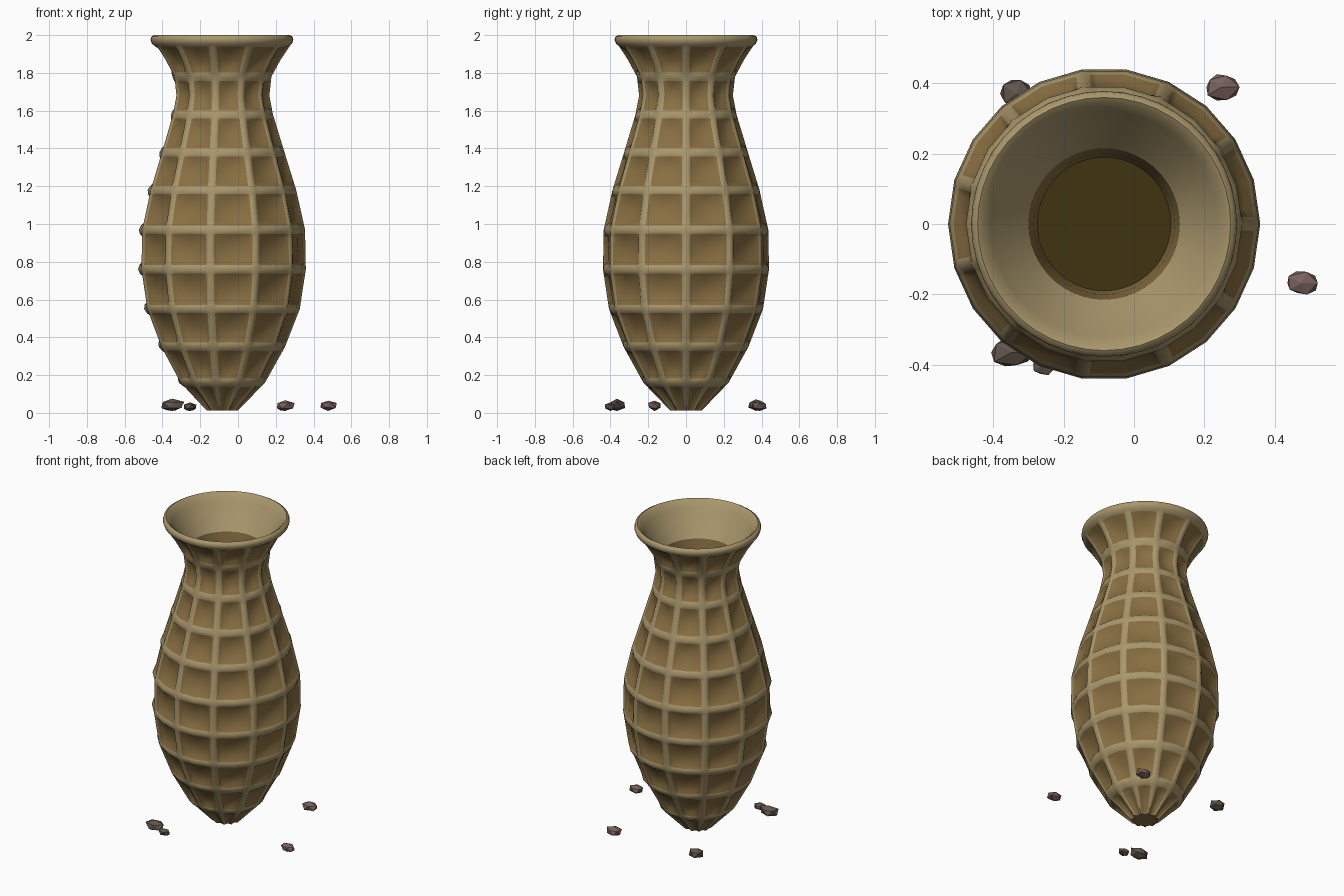
import bpy, bmesh, math, random
from math import sin, cos, pi
from mathutils import Vector

cube = bpy.data.objects.get("Cube")
if cube:
    bpy.data.objects.remove(cube, do_unlink=True)

CENTRE = Vector((-0.085, 0, 0))
RIBS = 11
STEP = 2 * pi / RIBS


def material(name, rgb):
    m = bpy.data.materials.new(name)
    m.use_nodes = True
    m.diffuse_color = (*rgb, 1)
    m.node_tree.nodes["Principled BSDF"].inputs["Base Color"].default_value = (*rgb, 1)
    return m


tan = material("tan clay", (0.40, 0.31, 0.15))
brown = material("brown clay", (0.25, 0.16, 0.055))
dark = material("dark inside", (0.05, 0.034, 0.005))
pink_stone = material("pink stone", (0.19, 0.12, 0.11))
grey_stone = material("grey stone", (0.12, 0.092, 0.075))


def finish(name, bm, mats, location, smooth=None):
    bmesh.ops.recalc_face_normals(bm, faces=bm.faces)
    mesh = bpy.data.meshes.new(name)
    bm.to_mesh(mesh)
    bm.free()
    obj = bpy.data.objects.new(name, mesh)
    obj.location = location
    for m in mats:
        mesh.materials.append(m)
    bpy.context.collection.objects.link(obj)
    if smooth:
        bpy.ops.object.select_all(action="DESELECT")
        obj.select_set(True)
        bpy.context.view_layer.objects.active = obj
        bpy.ops.object.shade_smooth_by_angle(angle=math.radians(smooth))
    return obj


# Outer outline of the vase as (height, radius)
OUTLINE = [(0.012, 0.078), (0.16, 0.222), (0.35, 0.328), (0.55, 0.406), (0.76, 0.438),
           (0.97, 0.434), (1.18, 0.387), (1.38, 0.325), (1.58, 0.264), (1.68, 0.245),
           (1.78, 0.256), (1.87, 0.305), (1.96, 0.365)]
RINGS = [0.16, 0.35, 0.55, 0.76, 0.97, 1.18, 1.38, 1.58, 1.78, 1.96]


def radius(z):
    for (z0, r0), (z1, r1) in zip(OUTLINE, OUTLINE[1:]):
        if z <= z1:
            return r0 + (r1 - r0) * (z - z0) / (z1 - z0)
    return OUTLINE[-1][1]


def body_rows():
    # Each row is height, sunken amount, raised amount, panel starts above
    rows = [(0.012, 0.5, 0, True), (0.06, 1, 0, True), (0.12, 1, 0, True)]
    half, slope = 0.022, 0.02
    for z, above in zip(RINGS, RINGS[1:] + [None]):
        rows += [(z - half, 0, 0, False), (z, 0, 1, False)]
        if above:
            rows += [(z + half, 0, 0, True), (z + half + slope, 1, 0, True),
                     ((z + above) / 2, 1.1, 0, True), (above - half - slope, 1, 0, True)]
    return rows


def body():
    bm = bmesh.new()
    rows = body_rows()
    loops = []
    for z, sunk, raised, _ in rows:
        r = radius(z)
        w, s = min(0.02 / r, 0.09), min(0.02 / r, 0.08)
        # Angle within one bay, with its sunken amount
        cols = [(0, 0), (w, 0), (w + s, 1), (STEP / 2, 1.1), (STEP - w - s, 1), (STEP - w, 0)]
        loop = []
        for k in range(RIBS):
            for a, deep in cols:
                flat = cos(STEP / 4) / cos(a % (STEP / 2) - STEP / 4)
                lift = 0.006 * max(raised, a == 0)
                rr = r * flat + lift - 0.017 * sunk * deep
                loop.append(bm.verts.new((rr * cos(k * STEP + a), rr * sin(k * STEP + a), z)))
        loops.append(loop)
    n = len(loops[0])
    for row, lo, hi in zip(rows, loops, loops[1:]):
        for i in range(n):
            j = (i + 1) % n
            f = bm.faces.new((lo[i], lo[j], hi[j], hi[i]))
            f.material_index = int(row[3] and i % 6 in (1, 2, 3, 4))
    bm.faces.new(loops[0][::-1]).material_index = 1
    finish("vase_body", bm, [tan, brown], CENTRE, 50)


def lathe(name, profile, mat, segments=44, smooth=50):
    bm = bmesh.new()
    loops = [[bm.verts.new((r * cos(2 * pi * i / segments), r * sin(2 * pi * i / segments), z))
              for i in range(segments)] for r, z in profile]
    for lo, hi in zip(loops, loops[1:]):
        for i in range(segments):
            j = (i + 1) % segments
            bm.faces.new((lo[i], lo[j], hi[j], hi[i]))
    obj = finish(name, bm, [mat], CENTRE, smooth)
    # Inner surfaces face the axis
    if profile[0][1] > profile[-1][1]:
        obj.data.flip_normals() if obj.data.polygons[0].normal.dot(
            obj.data.polygons[0].center * Vector((1, 1, 0))) > 0 else None
    return obj


body()

# Rounded lip running into the flared mouth
lathe("lip_and_mouth", [(0.352, 1.94), (0.371, 1.955), (0.378, 1.975), (0.374, 1.992),
                        (0.36, 2.0), (0.345, 1.99), (0.322, 1.955), (0.267, 1.87),
                        (0.215, 1.80)], tan)
lathe("neck_inside", [(0.215, 1.80), (0.20, 1.72), (0.19, 1.62)], brown)

# Dark floor closing the neck
bm = bmesh.new()
bmesh.ops.create_circle(bm, cap_ends=True, segments=44, radius=0.192)
floor = finish("dark_floor", bm, [dark], CENTRE + Vector((0, 0, 1.62)))
if floor.data.polygons[0].normal.z < 0:
    floor.data.flip_normals()


# Loose pebbles on the ground
def pebble(name, x, y, sx, sy, sz, mat, seed):
    rng = random.Random(seed)
    bm = bmesh.new()
    bmesh.ops.create_icosphere(bm, subdivisions=1, radius=1)
    bmesh.ops.subdivide_edges(bm, edges=bm.edges[:6], cuts=1)
    for v in bm.verts:
        v.co *= rng.uniform(0.85, 1.08)
        v.co = Vector((v.co.x * sx, v.co.y * sy, v.co.z * sz))
    low = min(v.co.z for v in bm.verts)
    finish(name, bm, [mat], (x, y, 0.01 - low))


pebble("pebble_back_left", 0.25, 0.39, 0.054, 0.044, 0.031, pink_stone, 1)
pebble("pebble_side", 0.477, -0.168, 0.052, 0.038, 0.028, pink_stone, 2)
pebble("pebble_front_large", -0.348, -0.365, 0.066, 0.05, 0.035, grey_stone, 3)
pebble("pebble_front_small", -0.255, -0.4, 0.04, 0.033, 0.025, grey_stone, 4)
pebble("pebble_back_right", -0.335, 0.37, 0.048, 0.046, 0.033, grey_stone, 5)
